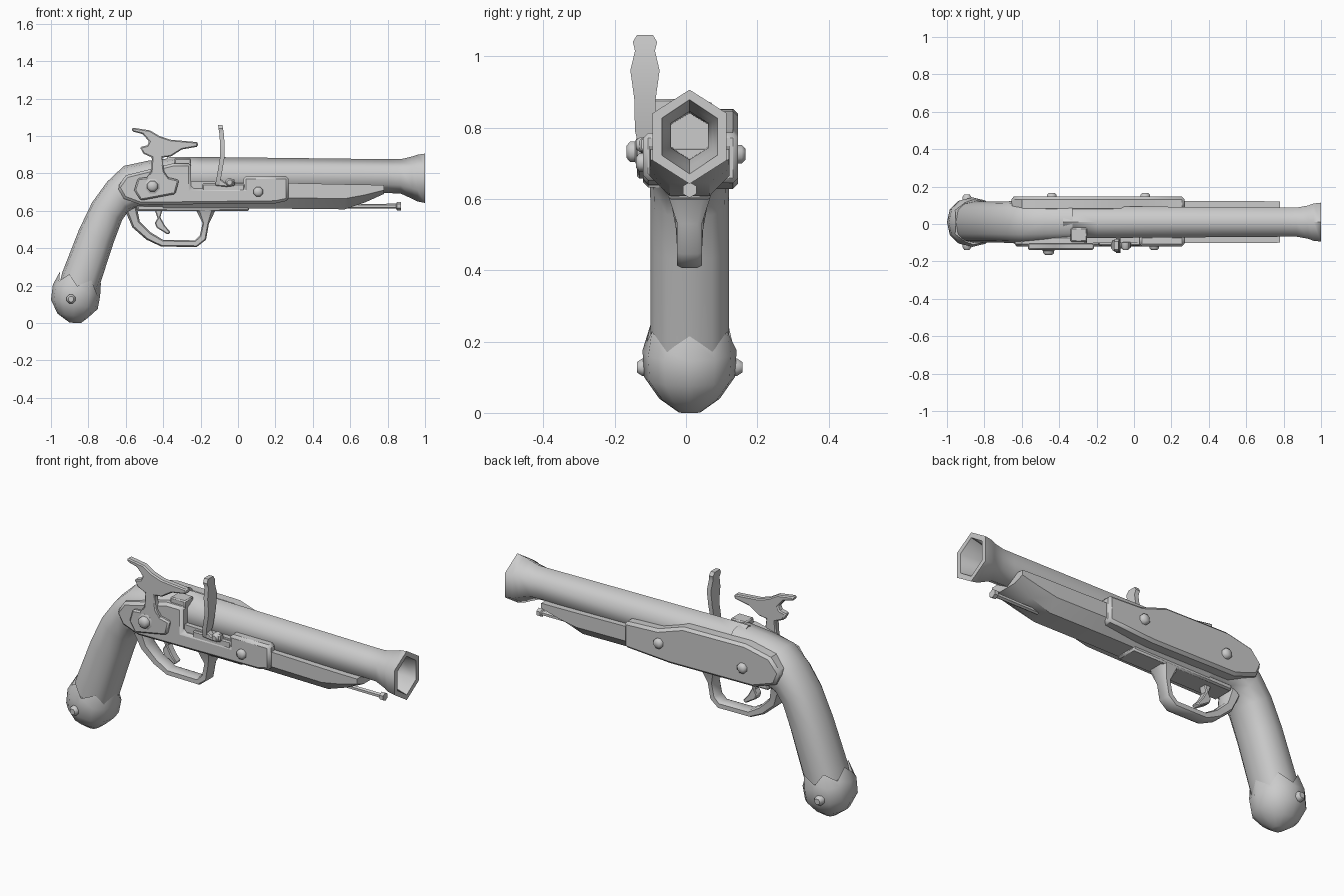
import bpy, bmesh, math
from mathutils import Vector

CY = 0.01  # centre plane of the gun


def finish(name, bm, angle=40, bevel=0.0):
    bmesh.ops.recalc_face_normals(bm, faces=bm.faces)
    me = bpy.data.meshes.new(name)
    bm.to_mesh(me)
    bm.free()
    ob = bpy.data.objects.new(name, me)
    bpy.context.collection.objects.link(ob)
    bpy.ops.object.select_all(action='DESELECT')
    ob.select_set(True)
    bpy.context.view_layer.objects.active = ob
    bpy.ops.object.shade_smooth_by_angle(angle=math.radians(angle))
    if bevel:
        m = ob.modifiers.new("bevel", 'BEVEL')
        m.width, m.segments, m.limit_method = bevel, 1, 'ANGLE'
        m.angle_limit = math.radians(50)
    return ob


def ring(n, power=1.0, start=90):
    """Unit (y, height) section; power below 1 makes it squarer."""
    pts = []
    for i in range(n):
        a = math.radians(start + 360 * i / n)
        c, s = math.cos(a), math.sin(a)
        pts.append((math.copysign(abs(c) ** power, c), math.copysign(abs(s) ** power, s)))
    return pts


def loft(name, rows, section, cy=CY, angle=40, teeth=0.0):
    """Rows: edge point A (x, z), opposite edge point B (x, z), half-width in y."""
    bm = bmesh.new()
    rings = []
    for k, (ax, az, bx, bz, w) in enumerate(rows):
        a, b = Vector((ax, 0, az)), Vector((bx, 0, bz))
        c, h = (a + b) / 2, (a - b) / 2
        vs = []
        for i, (u, v) in enumerate(section):
            p = c + h * v + Vector((0, cy + w * u, 0))
            if k == 0 and i % 2:
                p += Vector((-0.35, 0, -0.94)) * teeth
            vs.append(bm.verts.new(p))
        rings.append(vs)
    n = len(section)
    for r, s in zip(rings, rings[1:]):
        for i in range(n):
            bm.faces.new((r[i], r[(i + 1) % n], s[(i + 1) % n], s[i]))
    bm.faces.new(rings[0])
    bm.faces.new(rings[-1])
    return finish(name, bm, angle)


def plate(name, outline, y0, y1, bevel=0.0):
    """Outline in x, z extruded through y."""
    bm = bmesh.new()
    f = bm.faces.new([bm.verts.new((x, y0, z)) for x, z in outline])
    ext = bmesh.ops.extrude_face_region(bm, geom=[f])
    bmesh.ops.translate(bm, vec=(0, y1 - y0, 0),
                        verts=[v for v in ext["geom"] if isinstance(v, bmesh.types.BMVert)])
    return finish(name, bm, 30, bevel)


def box(name, x0, x1, y0, y1, z0, z1, bevel=0.0):
    return plate(name, [(x0, z0), (x1, z0), (x1, z1), (x0, z1)], y0, y1, bevel)


def bolt(name, x, z, y_in, y_out, r):
    """Domed stud pointing along y."""
    bm = bmesh.new()
    rings = []
    for t, k in ((0, 1), (0.7, 1), (1, 0.6)):
        y = y_in + (y_out - y_in) * t
        rings.append([bm.verts.new((x + r * k * u, y, z + r * k * v)) for u, v in ring(8, 1, 22.5)])
    for a, b in zip(rings, rings[1:]):
        for i in range(8):
            bm.faces.new((a[i], a[(i + 1) % 8], b[(i + 1) % 8], b[i]))
    bm.faces.new(rings[0])
    bm.faces.new(rings[-1])
    return finish(name, bm, 50)


# Six-sided barrel with flared muzzle and open bore
loft("barrel", [(x, t, x, b, w) for x, t, b, w in (
    (-0.38, 0.888, 0.68, 0.10), (-0.2, 0.888, 0.68, 0.098), (0.8, 0.876, 0.695, 0.09),
    (0.87, 0.876, 0.692, 0.09), (0.93, 0.89, 0.665, 0.102), (0.96, 0.9, 0.65, 0.115),
    (1.0, 0.906, 0.642, 0.12), (1.0, 0.878, 0.67, 0.09), (0.93, 0.862, 0.69, 0.075),
    (0.85, 0.845, 0.71, 0.062), (0.6, 0.84, 0.715, 0.06))], ring(6), angle=62)

# Curved wooden grip wrapping up to the breech
loft("grip", [
    (-0.33, 0.885, -0.33, 0.61, 0.105), (-0.48, 0.868, -0.46, 0.61, 0.11),
    (-0.61, 0.84, -0.54, 0.615, 0.115), (-0.70, 0.755, -0.585, 0.60, 0.113),
    (-0.78, 0.645, -0.62, 0.55, 0.11), (-0.85, 0.50, -0.665, 0.43, 0.11),
    (-0.94, 0.27, -0.74, 0.20, 0.11), (-0.97, 0.15, -0.77, 0.12, 0.11)], ring(12, 0.8), angle=50)

# Pommel cap with toothed upper edge
loft("pommel_cap", [
    (-0.952, 0.275, -0.733, 0.215, 0.12), (-0.99, 0.205, -0.737, 0.145, 0.132),
    (-1.0, 0.125, -0.75, 0.075, 0.127), (-0.965, 0.05, -0.80, 0.03, 0.085),
    (-0.90, 0.002, -0.84, 0.0, 0.03)], ring(12, 0.9), angle=60, teeth=0.05)

# Fore stock under the barrel
trough = [(-1, 1), (1, 1), (1, -0.15), (0.5, -1), (-0.5, -1), (-1, -0.15)]
loft("fore_stock", [
    (-0.4, 0.76, -0.4, 0.61, 0.11), (0.2, 0.75, 0.2, 0.612, 0.112),
    (0.57, 0.742, 0.57, 0.608, 0.112), (0.68, 0.74, 0.68, 0.645, 0.112),
    (0.78, 0.738, 0.78, 0.69, 0.11)], trough, angle=30)

# Ramrod with knob
loft("ramrod", [(x, 0.625 + r, x, 0.625 - r, r) for x, r in (
    (0.4, 0.011), (0.845, 0.013), (0.85, 0.022), (0.872, 0.022))], ring(6))

# Lock plate on the front side
plate("lock_plate", [
    (-0.645, 0.725), (-0.60, 0.79), (-0.46, 0.825), (-0.35, 0.853), (-0.25, 0.853), (-0.25, 0.72),
    (0.03, 0.72), (0.03, 0.785), (0.27, 0.785), (0.27, 0.655), (0.2, 0.64), (-0.52, 0.632),
    (-0.61, 0.665)], -0.06, -0.12, 0.014)
box("breech_block", -0.34, -0.25, -0.095, -0.02, 0.82, 0.88, 0.006)

# Plain side plate on the far side
plate("side_plate", [
    (0.27, 0.785), (0.07, 0.795), (-0.08, 0.845), (-0.45, 0.852), (-0.6, 0.82), (-0.66, 0.75),
    (-0.63, 0.68), (-0.5, 0.635), (0.0, 0.628), (0.27, 0.645)], 0.07, 0.146, 0.014)

# Hammer: base, neck and jaws
plate("hammer_base", [
    (-0.535, 0.775), (-0.40, 0.785), (-0.315, 0.765), (-0.335, 0.69), (-0.52, 0.655), (-0.555, 0.71)],
    -0.11, -0.138, 0.008)
plate("hammer", [
    (-0.567, 1.045), (-0.47, 1.03), (-0.42, 1.0), (-0.36, 0.98), (-0.215, 0.967), (-0.215, 0.943),
    (-0.30, 0.928), (-0.36, 0.89), (-0.405, 0.885), (-0.395, 0.81), (-0.36, 0.76), (-0.50, 0.76),
    (-0.465, 0.81), (-0.46, 0.885), (-0.505, 0.905), (-0.525, 0.94), (-0.485, 0.95), (-0.475, 0.97),
    (-0.51, 1.01), (-0.567, 1.025)], -0.102, -0.138, 0.006)

# Frizzen: upright blade, foot, pan and pivot
slab = [(-1, 1), (1, 1), (1, -1), (-1, -1)]
loft("frizzen_blade", [(x - 0.012, z, x + 0.012, z, w) for x, z, w in (
    (-0.11, 0.74, 0.015), (-0.1, 0.79, 0.028), (-0.085, 0.88, 0.03), (-0.084, 0.96, 0.041),
    (-0.088, 1.015, 0.028), (-0.092, 1.04, 0.034), (-0.095, 1.06, 0.022))], slab, cy=-0.115)
plate("frizzen_foot", [(-0.125, 0.735), (-0.1, 0.775), (-0.07, 0.752), (-0.02, 0.772),
                       (-0.015, 0.735), (-0.06, 0.728)], -0.095, -0.13, 0.005)
box("pan", -0.19, 0.035, -0.115, -0.05, 0.705, 0.745, 0.006)

# Trigger guard bow, tang and trigger
loft("trigger_guard", [
    (-0.60, 0.59, -0.54, 0.625, 0.055), (-0.565, 0.51, -0.525, 0.545, 0.04),
    (-0.49, 0.445, -0.465, 0.485, 0.036), (-0.41, 0.408, -0.40, 0.445, 0.036),
    (-0.22, 0.406, -0.23, 0.443, 0.036), (-0.17, 0.445, -0.205, 0.468, 0.036),
    (-0.155, 0.53, -0.19, 0.535, 0.036), (-0.12, 0.60, -0.23, 0.61, 0.06)],
    ring(8, 0.5, 22.5), angle=45)
box("guard_tang", -0.54, 0.06, CY - 0.06, CY + 0.06, 0.598, 0.63, 0.008)
plate("trigger", [(-0.45, 0.62), (-0.40, 0.62), (-0.415, 0.565), (-0.39, 0.52), (-0.36, 0.485),
                  (-0.375, 0.473), (-0.435, 0.51), (-0.445, 0.535), (-0.43, 0.56)],
      CY - 0.022, CY + 0.022, 0.005)

# Studs and screws
for name, x, z, y0, y1, r in (
        ("hammer_washer", -0.457, 0.732, -0.12, -0.146, 0.042),
        ("hammer_screw", -0.457, 0.732, -0.13, -0.167, 0.031),
        ("lock_screw", 0.108, 0.702, -0.11, -0.14, 0.027),
        ("side_screw_rear", -0.44, 0.725, 0.13, 0.167, 0.028),
        ("side_screw_front", 0.06, 0.725, 0.13, 0.167, 0.028),
        ("frizzen_pivot", -0.045, 0.752, -0.1, -0.14, 0.023),
        ("pommel_stud_front", -0.893, 0.128, -0.09, -0.138, 0.026),
        ("pommel_stud_back", -0.893, 0.128, 0.11, 0.158, 0.026)):
    bolt(name, x, z, y0, y1, r)
